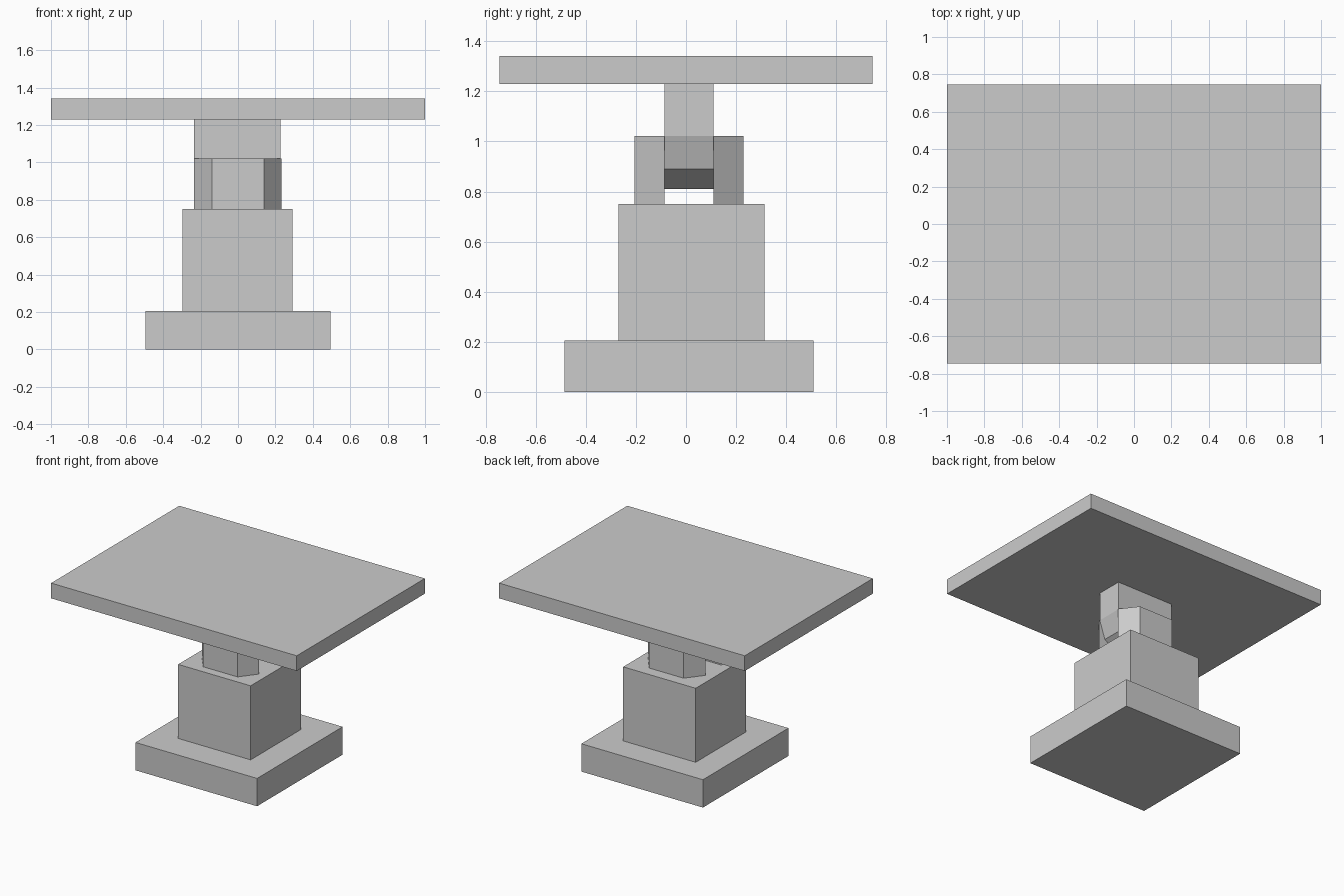
import bpy, bmesh, math

if "Cube" in bpy.data.objects:
    bpy.data.objects.remove(bpy.data.objects["Cube"])


def prism(name, points, depth):
    """Extrude a closed 3D outline along the depth vector."""
    bm = bmesh.new()
    face = bm.faces.new([bm.verts.new(p) for p in points])
    ext = bmesh.ops.extrude_face_region(bm, geom=[face])
    verts = [g for g in ext["geom"] if isinstance(g, bmesh.types.BMVert)]
    bmesh.ops.translate(bm, vec=depth, verts=verts)
    bmesh.ops.recalc_face_normals(bm, faces=bm.faces)
    mesh = bpy.data.meshes.new(name)
    bm.to_mesh(mesh)
    bm.free()
    obj = bpy.data.objects.new(name, mesh)
    bpy.context.collection.objects.link(obj)
    return obj


def box(name, x0, x1, y0, y1, z0, z1):
    return prism(name, [(x0, y0, z0), (x1, y0, z0), (x1, y1, z0), (x0, y1, z0)],
                 (0, 0, z1 - z0))


# Stacked base, pedestal and top plate
box("base", -0.495, 0.495, -0.485, 0.51, 0, 0.205)
box("pedestal", -0.298, 0.292, -0.27, 0.313, 0.205, 0.75)
box("top_plate", -1, 1, -0.745, 0.745, 1.23, 1.342)

# Clevis cheeks: trapezoid in plan, tapering outwards
for name, inner, outer in (("front_cheek", -0.085, -0.205), ("back_cheek", 0.109, 0.229)):
    prism(name, [(-0.235, inner, 0.75), (0.232, inner, 0.75),
                 (0.14, outer, 0.75), (-0.14, outer, 0.75)], (0, 0, 0.272))

# Hinge tongue: straight top with a five-facet rounded bottom
arc = [(-0.004 + 0.23 * math.cos(math.pi * i / 5), -0.085,
        1.022 - 0.223 * math.sin(math.pi * i / 5)) for i in range(6)]
prism("hinge_tongue", [(-0.234, -0.085, 1.23), (0.226, -0.085, 1.23)] + arc, (0, 0.194, 0))
